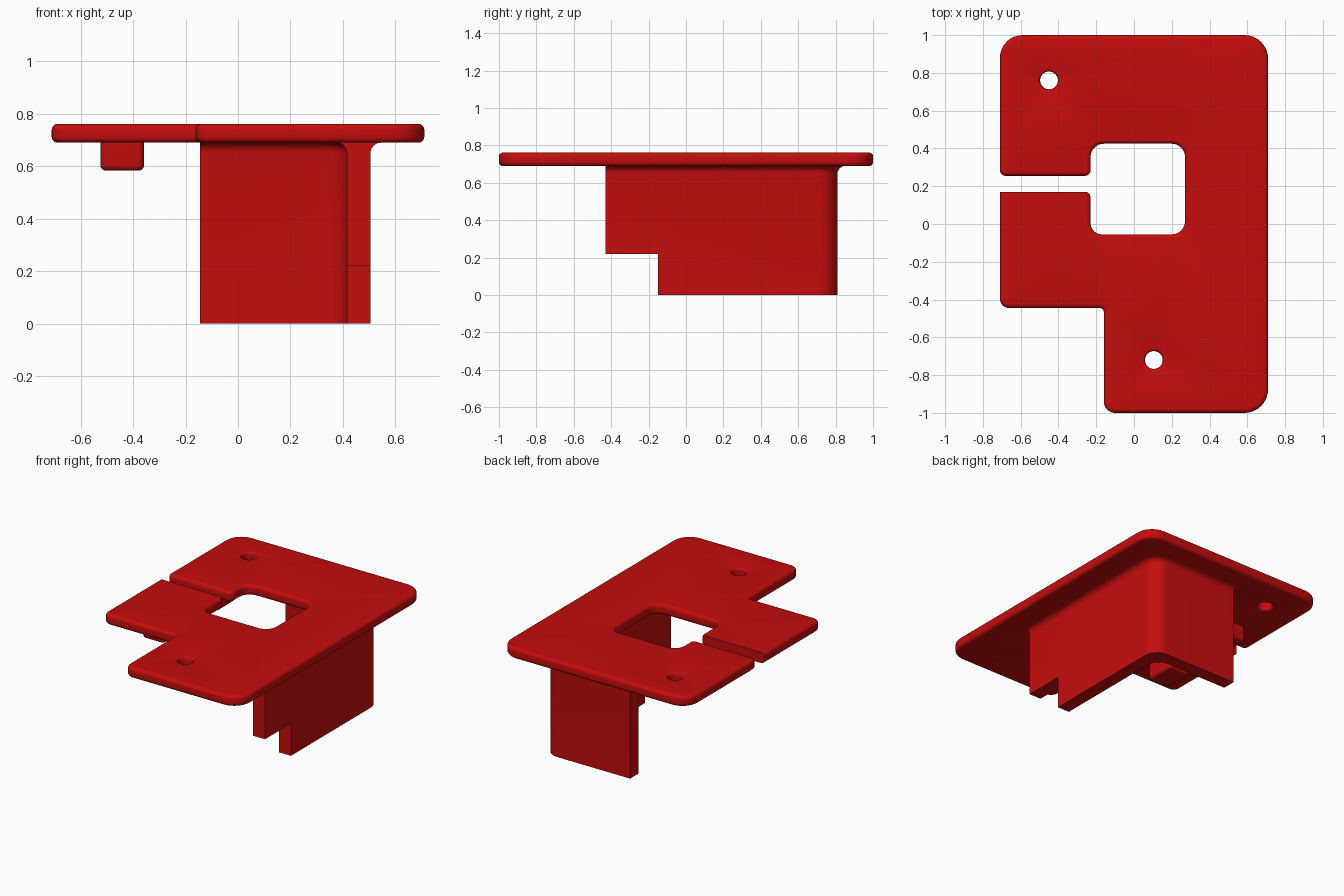
import bpy, bmesh, math
from mathutils import Vector

if "Cube" in bpy.data.objects:
    bpy.data.objects.remove(bpy.data.objects["Cube"])

red = bpy.data.materials.new("red plastic")
red.diffuse_color = (0.56, 0.004, 0.004, 1)
red.use_nodes = True
red.node_tree.nodes["Principled BSDF"].inputs["Base Color"].default_value = red.diffuse_color


def outline(points, weights, inset):
    """Right-angled counter-clockwise outline with rounded corners, inset by weight per edge."""
    n, out = len(points), []
    for i, (x, y, r) in enumerate(points):
        p = Vector((x, y))
        a = (Vector(points[i - 1][:2]) - p).normalized()
        b = (Vector(points[(i + 1) % n][:2]) - p).normalized()
        d0, d1 = weights[i - 1] * inset, weights[i] * inset
        p += Vector((a.y, -a.x)) * d0 + Vector((-b.y, b.x)) * d1
        if r == 0:
            out.append(p)
            continue
        convex = a.x * b.y - a.y * b.x < 0
        d = max(d0, d1, key=abs)
        r = max(r - d if convex else r + d, 0.003)
        c = p + (a + b) * r
        for k in range(9):
            t = k / 8 * math.pi / 2
            out.append(c - (b * math.cos(t) + a * math.sin(t)) * r)
    return out


def circle(x, y, r):
    return [Vector((x + r * math.cos(k * math.pi / 16), y + r * math.sin(k * math.pi / 16)))
            for k in range(32)]


def loft(name, stacks, levels):
    """Each stack gives a ring for an inset; rings are joined over the levels and capped."""
    bm = bmesh.new()
    caps = [[], []]
    for ring_at in stacks:
        rings = [[bm.verts.new((p.x, p.y, z)) for p in ring_at(d)] for z, d in levels]
        n = len(rings[0])
        for lo, hi in zip(rings, rings[1:]):
            for i in range(n):
                j = (i + 1) % n
                bm.faces.new((lo[i], lo[j], hi[j], hi[i]))
        for cap, ring in zip(caps, (rings[0], rings[-1])):
            cap += [bm.edges.get((ring[i], ring[(i + 1) % n])) for i in range(n)]
    for cap, z in zip(caps, (-1, 1)):
        bmesh.ops.triangle_fill(bm, edges=cap, use_beauty=True, normal=(0, 0, z))
    bmesh.ops.recalc_face_normals(bm, faces=bm.faces[:])
    mesh = bpy.data.meshes.new(name)
    bm.to_mesh(mesh)
    bm.free()
    ob = bpy.data.objects.new(name, mesh)
    bpy.context.collection.objects.link(ob)
    mesh.materials.append(red)
    return ob


def smooth(ob):
    bpy.ops.object.select_all(action='DESELECT')
    ob.select_set(True)
    bpy.context.view_layer.objects.active = ob
    bpy.ops.object.shade_smooth_by_angle(angle=math.radians(35))


# Quarter-round rim: (rise, inset) pairs from the end face to the side
R = 0.022
rim = [(R * (1 - math.cos(t)), R * (1 - math.sin(t)))
       for t in [k * math.pi / 10 for k in range(6)]]

# Top plate with window, slit and two screw holes
PLATE_LOW, PLATE_TOP = 0.69, 0.762
plate_pts = [(-.71, -.445, .05), (-.16, -.445, .02), (-.16, -1, .06), (.71, -1, .125),
             (.71, 1, .125), (-.71, 1, .12), (-.71, .255, .03), (-.23, .255, .03),
             (-.23, .425, .07), (.27, .425, .07), (.27, -.055, .07), (-.23, -.055, .06),
             (-.23, .17, .03), (-.71, .17, 0)]
plate_w = [1] * 12 + [0, 1]
levels = [(PLATE_LOW + h, d) for h, d in rim] + [(PLATE_TOP - h, d) for h, d in reversed(rim)]
plate = loft("top_plate",
             [lambda d: outline(plate_pts, plate_w, d),
              lambda d: circle(-.45, .76, .047 + d * .5),
              lambda d: circle(.105, -.72, .047 + d * .5)], levels)
smooth(plate)

# L-shaped wall below the plate, with a cove where it meets the plate
wall_pts = [(.415, -.43, 0), (.505, -.43, 0), (.505, .81, .1),
            (-.145, .81, 0), (-.145, .72, 0), (.415, .72, .09)]
C = 0.04
cove = [(PLATE_LOW - C + C * math.sin(t), -C * (1 - math.cos(t)))
        for t in [k * math.pi / 12 for k in range(7)]]
wall = loft("corner_wall", [lambda d: outline(wall_pts, [0, 1, 1, 0, 1, 1], d)],
            [(0, 0)] + cove + [(PLATE_LOW + .01, -C)])

# Notch under the front end of the wall
bpy.ops.mesh.primitive_cube_add(size=1, location=(.46, -.40, .06))
cutter = bpy.context.object
cutter.name = "notch_cutter"
cutter.scale = (.4, .5, .32)
cutter.hide_render = True
cut = wall.modifiers.new("notch", 'BOOLEAN')
cut.operation, cut.object, cut.solver = 'DIFFERENCE', cutter, 'EXACT'
bpy.context.view_layer.objects.active = wall
bpy.ops.object.modifier_apply(modifier=cut.name)
bpy.data.objects.remove(cutter)
smooth(wall)

# Small locating blocks on either side of the slit
for name, y0, y1 in (("front_block", -.29, -.07), ("back_block", .28, .48)):
    pts = [(-.525, y0, .025), (-.358, y0, .025), (-.358, y1, .025), (-.525, y1, .025)]
    block = loft(name, [lambda d: outline(pts, [1] * 4, d)],
                 [(.583 + h, d) for h, d in rim] + [(PLATE_LOW + .01, 0)])
    smooth(block)
